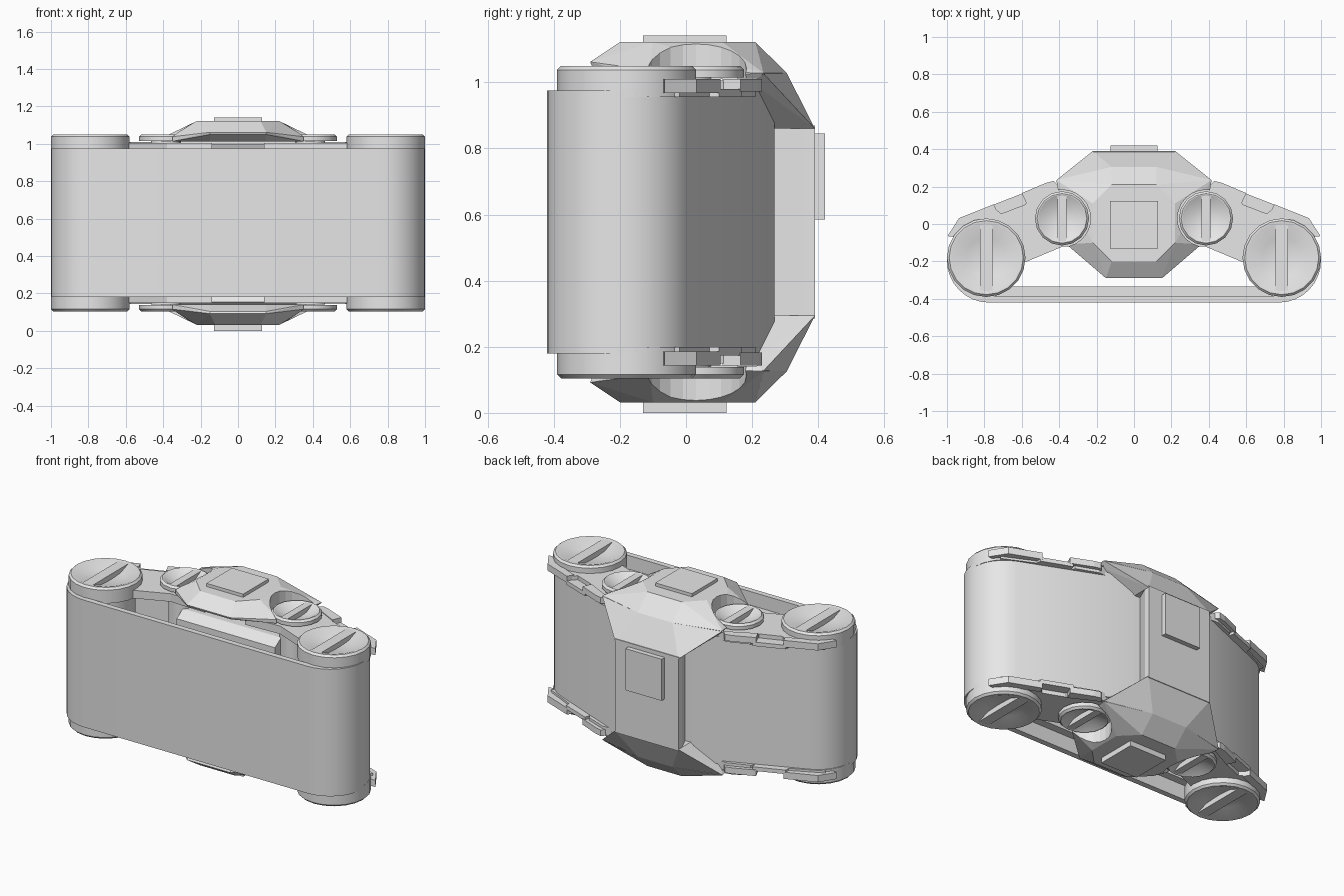
import bpy, bmesh, math

if "Cube" in bpy.data.objects:
    bpy.data.objects.remove(bpy.data.objects["Cube"])

MID = 0.577  # the unit is mirrored about this height
mat = bpy.data.materials.new("light_grey")
mat.diffuse_color = (0.8, 0.8, 0.8, 1)
mat.use_nodes = True
mat.node_tree.nodes["Principled BSDF"].inputs["Base Color"].default_value = mat.diffuse_color


def finish(name, bm, mx=False, mz=False, smooth=None):
    """Store a mesh whose origin is the symmetry centre, with optional mirroring."""
    bmesh.ops.translate(bm, verts=bm.verts, vec=(0, 0, -MID))
    bmesh.ops.recalc_face_normals(bm, faces=bm.faces)
    me = bpy.data.meshes.new(name)
    bm.to_mesh(me)
    bm.free()
    me.materials.append(mat)
    ob = bpy.data.objects.new(name, me)
    ob.location.z = MID
    bpy.context.collection.objects.link(ob)
    if smooth:
        bpy.context.view_layer.objects.active = ob
        ob.select_set(True)
        bpy.ops.object.shade_smooth_by_angle(angle=math.radians(smooth))
        ob.select_set(False)
    if mx or mz:
        m = ob.modifiers.new("Mirror", 'MIRROR')
        m.use_axis = (mx, False, mz)
        m.use_mirror_merge = False
    return ob


def hull(name, pts, **kw):
    bm = bmesh.new()
    for p in pts:
        bm.verts.new(p)
    bmesh.ops.convex_hull(bm, input=bm.verts)
    loose = [v for v in bm.verts if not v.link_faces]
    bmesh.ops.delete(bm, geom=loose, context='VERTS')
    bmesh.ops.dissolve_limit(bm, angle_limit=0.02, verts=bm.verts, edges=bm.edges)
    return finish(name, bm, **kw)


def prism(name, pts, z0, z1, **kw):
    bm = bmesh.new()
    f = bm.faces.new([bm.verts.new((x, y, z0)) for x, y in pts])
    r = bmesh.ops.extrude_face_region(bm, geom=[f])
    top = [v for v in r['geom'] if isinstance(v, bmesh.types.BMVert)]
    bmesh.ops.translate(bm, verts=top, vec=(0, 0, z1 - z0))
    if not any(len(g.verts) == len(pts) and all(abs(v.co.z - z0) < 1e-6 for v in g.verts)
               for g in bm.faces):
        bm.faces.new([v for v in bm.verts if v not in top])
    return finish(name, bm, **kw)


def box(name, x0, x1, y0, y1, z0, z1, **kw):
    return prism(name, [(x0, y0), (x1, y0), (x1, y1), (x0, y1)], z0, z1, **kw)


def lathe(name, cx, cy, prof, n, **kw):
    """Revolve (radius, z) points about a vertical axis."""
    bm = bmesh.new()
    rings = []
    for r, z in prof:
        rings.append([bm.verts.new((cx + r * math.cos(2 * math.pi * i / n),
                                    cy + r * math.sin(2 * math.pi * i / n), z)) for i in range(n)])
    for a, b in zip(rings, rings[1:]):
        for i in range(n):
            j = (i + 1) % n
            bm.faces.new((a[i], a[j], b[j], b[i]))
    bm.faces.new(rings[0])
    bm.faces.new(rings[-1])
    return finish(name, bm, **kw)


def wheel(name, cx, cy, r, z0, n):
    """Dished wheel cap with a slot bar across it."""
    z1 = 1.05
    lathe(name, cx, cy, [(r * 0.8, z0), (r, z0), (r, z1 - 0.012), (r - 0.012, z1), (r * 0.88, z1),
                         (r * 0.5, z1 - 0.03), (r * 0.1, z1 - 0.036)],
          n, mx=True, mz=True, smooth=25)
    w = r * 0.16
    box(name + "_bar", cx - w, cx + w, cy - r * 0.88, cy + r * 0.88, z1 - 0.04, z1 - 0.002,
        mx=True, mz=True)


# track belt: closed loop round the end wheels
def loop(off):
    c, r = (0.775, -0.195), 0.225 - off
    half = [(c[0] + r * math.cos(math.radians(a)), c[1] + r * math.sin(math.radians(a)))
            for a in [-90 + 158 * i / 14 for i in range(15)]]
    half.append((0.24 - off * 0.3, 0.268 - off))
    return half + [(-x, y) for x, y in reversed(half)]


bm = bmesh.new()
rings = [[bm.verts.new((x, y, z)) for x, y in loop(o)]
         for o, z in ((0, 0.18), (0, 0.975), (0.035, 0.975), (0.035, 0.18))]
n = len(rings[0])
for k in range(4):
    a, b = rings[k], rings[(k + 1) % 4]
    for i in range(n):
        j = (i + 1) % n
        bm.faces.new((a[i], a[j], b[j], b[i]))
finish("track_belt", bm, smooth=30)
# guide ridge on the inside of the belt
box("belt_guide", -0.74, 0.74, -0.39, -0.335, 0.27, 0.89)

# wheels, drums and rollers
wheel("end_wheel", 0.79, -0.18, 0.21, 0.955, 20)
wheel("small_wheel", 0.385, 0.03, 0.145, 1.015, 16)
lathe("end_drum", 0.785, -0.19, [(0.17, 0.19), (0.17, 0.96)], 20, mx=True, smooth=30)
lathe("roller", 0.385, 0.0, [(0.08, 0.14), (0.08, 1.015)], 16, mx=True, smooth=30)
hull("inner_core", [(x, y, z) for x in (-0.34, 0.34)
                    for y, z in ((-0.06, 0.90), (-0.12, 0.86), (-0.12, 0.3), (-0.06, 0.26),
                                 (0.1, 0.90), (0.1, 0.26))])

# side arms, notched on the outer edge, with a lower ledge in the notch
prism("side_arm", [(0.14, -0.13), (0.38, -0.12), (0.62, -0.22), (0.80, -0.2), (0.95, -0.02),
                   (0.74, 0.08), (0.71, 0.055), (0.58, 0.105), (0.56, 0.16), (0.43, 0.21),
                   (0.14, 0.2)], 0.955, 1.005, mx=True, mz=True)
prism("notch_ledge", [(0.76, 0.04), (0.76, 0.10), (0.58, 0.17), (0.56, 0.09)], 0.955, 0.98,
      mx=True, mz=True)
# clips over the belt edge
prism("outer_clip", [(0.95, -0.07), (0.997, -0.065), (0.935, 0.032), (0.75, 0.105), (0.73, 0.065),
                     (0.90, -0.005)], 0.968, 1.01, mx=True, mz=True)
prism("inner_clip", [(0.575, 0.11), (0.60, 0.165), (0.47, 0.22), (0.43, 0.23), (0.40, 0.2)],
      0.972, 1.01, mx=True, mz=True)


def both(pts):
    return [(s * x, y, z) for x, y, z in pts for s in (1, -1)]


# faceted domes, cut round the small wheels
dome = hull("dome", both([(0.12, -0.2, 1.122), (0.22, -0.1, 1.122), (0.22, 0.11, 1.122),
                          (0.12, 0.21, 1.122), (0.15, -0.29, 1.062), (0.15, -0.285, 1.05),
                          (0.36, -0.11, 1.037), (0.36, -0.11, 1.012), (0.15, -0.2, 1.012),
                          (0.415, 0.235, 1.028), (0.40, 0.22, 1.012), (0.12, 0.305, 1.028),
                          (0.12, 0.3, 1.012)]))
cut = lathe("wheel_clearance_cutter", 0.385, 0.03, [(0.153, 0.9), (0.153, 1.3)], 24, mx=True)
cut.hide_render = True
cut.hide_viewport = True
cut.display_type = 'WIRE'
b = dome.modifiers.new("Clearance", 'BOOLEAN')
b.operation = 'DIFFERENCE'
b.solver = 'EXACT'
b.object = cut
dome.modifiers.new("Mirror", 'MIRROR').use_axis = (False, False, True)

# sloped shoulders linking domes to the back housing
hull("shoulder", both([(0.415, 0.235, 1.026), (0.12, 0.305, 1.028), (0.22, 0.39, 0.86),
                       (0.22, 0.26, 0.86), (0.39, 0.2, 1.0), (0.12, 0.2, 1.0)]), mz=True)
# back housing, undercut at the sides
prism("back_housing", [(-0.22, 0.39), (-0.22, 0.355), (-0.17, 0.24), (0.17, 0.24),
                       (0.22, 0.355), (0.22, 0.39)], 0.285, 0.87)

# square access plates
for name, z0, z1 in (("top_plate", 1.11, 1.142), ("bottom_plate", 0.0, 0.04)):
    box(name, -0.127, 0.127, -0.13, 0.122, z0, z1)
box("back_plate", -0.125, 0.125, 0.38, 0.42, 0.585, 0.845)
